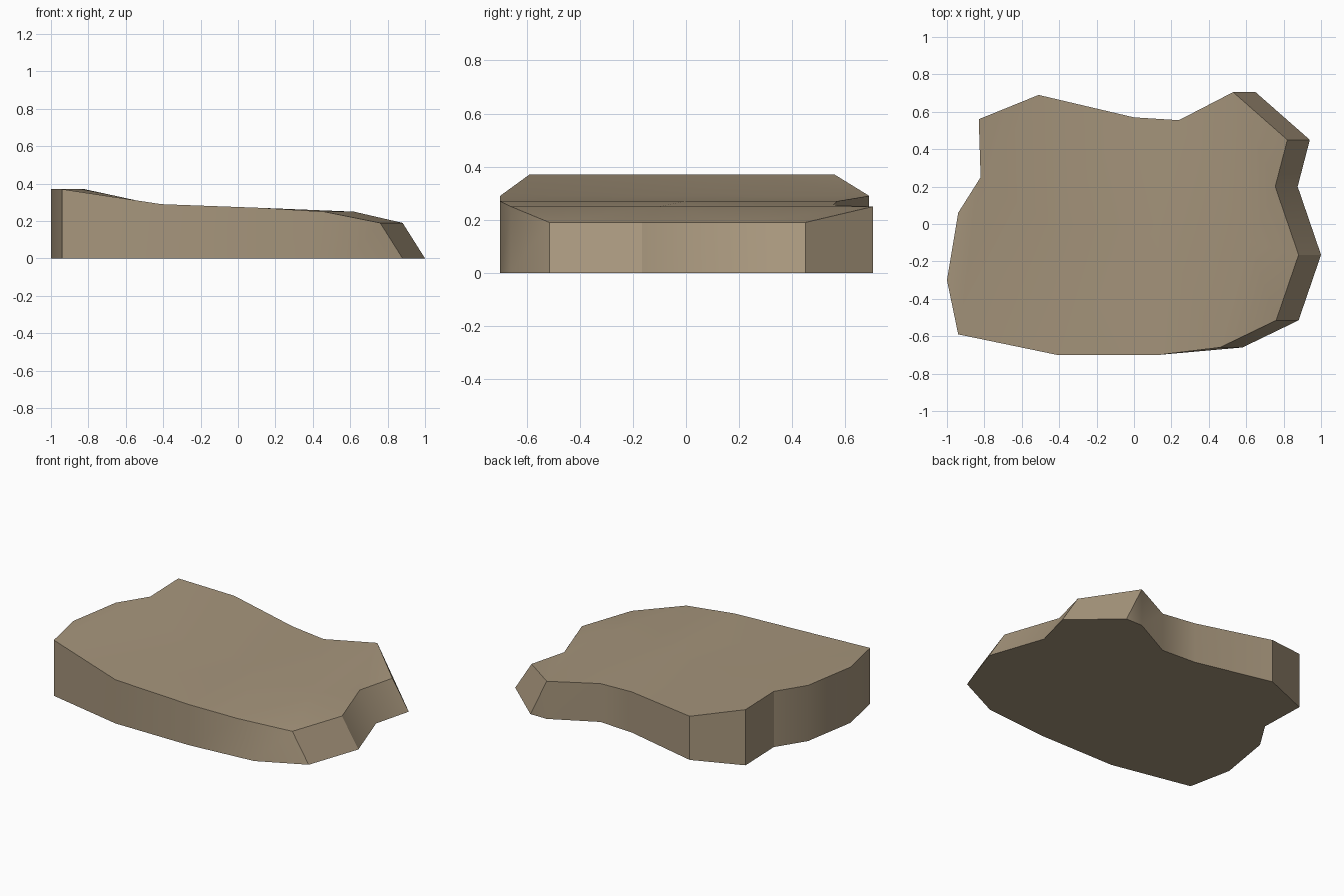
import bpy, bmesh, math
from mathutils import Vector
from mathutils.geometry import delaunay_2d_cdt

if "Cube" in bpy.data.objects:
    bpy.data.objects.remove(bpy.data.objects["Cube"])

# Outline, counter-clockwise: base x, y, top height, inward x lean of the top
OUTLINE = [
    (-0.94, -0.59, .37, 0), (-0.41, -0.70, .29, 0), (0.13, -0.70, .27, 0),
    (0.58, -0.66, .25, .12), (0.88, -0.515, .19, .12), (1.0, -0.165, .19, .12),
    (0.875, 0.20, .19, .12), (0.94, 0.45, .19, .12), (0.65, 0.705, .25, .12),
    (0.53, 0.705, .25, 0), (0.24, 0.555, .255, 0), (0, 0.57, .27, 0),
    (-0.51, 0.69, .29, 0), (-0.83, 0.56, .37, 0), (-0.82, 0.25, .37, 0),
    (-0.94, 0.06, .37, 0), (-1.0, -0.30, .37, 0)]
N = len(OUTLINE)

# Top rim; the two back right corners meet at one point on the top
rim = [(x - lean, y, z) for x, y, z, lean in OUTLINE]
top = [p for i, p in enumerate(rim) if i != 9]
n = len(top)

# Crease lines across the worn top surface (rim start, inner point, rim end)
creases = [(1, (-0.45, 0.0, .29), 11), (2, (0.13, 0.0, .27), 10),
           (3, (0.62, -0.10, .25), 8)]
pts, edges = list(top), []
for a, p, b in creases:
    pts.append(p)
    edges += [(a, len(pts) - 1), (len(pts) - 1, b)]
edges += [(0, 13)]
tri = delaunay_2d_cdt([Vector(p[:2]) for p in pts], edges, [list(range(n))], 1, 1e-5)

bm = bmesh.new()
tv = {}
top_verts = []
for co, src in zip(tri[0], tri[3]):
    z = pts[src[0]][2] if src else .37
    v = bm.verts.new((co.x, co.y, z))
    top_verts.append(v)
    for s in src:
        tv[s] = v
for f in tri[2]:
    bm.faces.new([top_verts[i] for i in f])

# Flat underside and side walls
base = [bm.verts.new((x, y, 0)) for x, y, _, _ in OUTLINE]
bm.faces.new(base[::-1])
up = [tv[i if i < 9 else i - 1] for i in range(N)]
for i in range(N):
    j = (i + 1) % N
    loop = [base[i], base[j], up[j], up[i]]
    bm.faces.new(list(dict.fromkeys(loop)))
bmesh.ops.recalc_face_normals(bm, faces=bm.faces)

mesh = bpy.data.meshes.new("stone_slab")
bm.to_mesh(mesh)
bm.free()
mat = bpy.data.materials.new("sandy stone")
mat.diffuse_color = (0.38, 0.30, 0.20, 1)
mat.use_nodes = True
mat.node_tree.nodes["Principled BSDF"].inputs["Base Color"].default_value = mat.diffuse_color
mesh.materials.append(mat)
slab = bpy.data.objects.new("stone_slab", mesh)
bpy.context.collection.objects.link(slab)
bpy.context.view_layer.objects.active = slab
slab.select_set(True)
bpy.ops.object.shade_smooth_by_angle(angle=math.radians(32))
